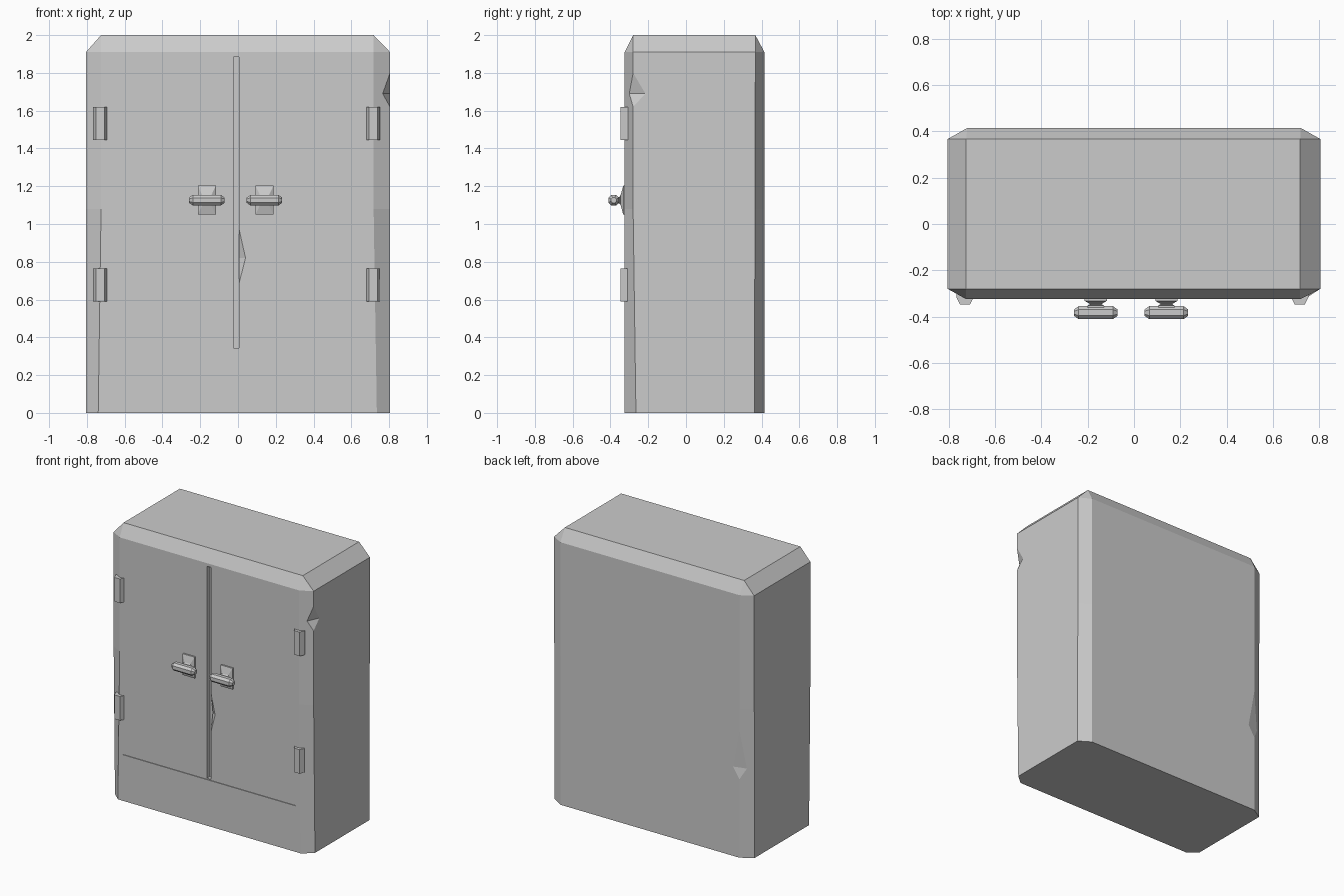
import bpy, bmesh
from mathutils import Vector

cube = bpy.data.objects.get("Cube")
if cube:
    bpy.data.objects.remove(cube, do_unlink=True)

metal = bpy.data.materials.new("grey metal")
metal.use_nodes = True
GREY = (0.6, 0.6, 0.6, 1)
metal.diffuse_color = GREY
metal.node_tree.nodes["Principled BSDF"].inputs["Base Color"].default_value = GREY


def finish(name, bm):
    bmesh.ops.recalc_face_normals(bm, faces=bm.faces)
    me = bpy.data.meshes.new(name)
    bm.to_mesh(me)
    bm.free()
    me.materials.append(metal)
    ob = bpy.data.objects.new(name, me)
    bpy.context.collection.objects.link(ob)
    return ob


def loft(name, rings):
    """Skin equal-length rings of points and cap both ends."""
    bm = bmesh.new()
    loops = [[bm.verts.new(p) for p in ring] for ring in rings]
    n = len(loops[0])
    for a, b in zip(loops, loops[1:]):
        for i in range(n):
            j = (i + 1) % n
            bm.faces.new((a[i], a[j], b[j], b[i]))
    bm.faces.new(loops[0])
    bm.faces.new(loops[-1])
    return finish(name, bm)


def hull(name, points):
    bm = bmesh.new()
    for p in points:
        bm.verts.new(p)
    res = bmesh.ops.convex_hull(bm, input=bm.verts)
    loose = [v for v in bm.verts if not v.link_faces]
    bmesh.ops.delete(bm, geom=loose, context='VERTS')
    return finish(name, bm)


def box(name, x0, x1, y0, y1, z0, z1):
    return hull(name, [(x, y, z) for x in (x0, x1) for y in (y0, y1) for z in (z0, z1)])


def cut(target, cutter):
    cutter.hide_render = True
    mod = target.modifiers.new("cut", 'BOOLEAN')
    mod.operation = 'DIFFERENCE'
    mod.solver = 'EXACT'
    mod.object = cutter
    bpy.context.view_layer.objects.active = target
    bpy.ops.object.modifier_apply(modifier=mod.name)
    bpy.data.objects.remove(cutter, do_unlink=True)


# Cabinet shell: chamfered corners that widen a little toward the floor
W, FRONT, BACK = 0.805, -0.325, 0.415


def section(z, left, right, front, back):
    return [(left, FRONT, z), (right, FRONT, z), (W, front, z), (W, back, z),
            (0.72, BACK, z), (-0.72, BACK, z), (-W, back, z), (-W, front, z)]


bm = bmesh.new()
rings = [[bm.verts.new(p) for p in section(*s)] for s in (
    (0, -0.74, 0.735, -0.265, 0.362),
    (1.08, -0.725, 0.718, -0.28, 0.365),
    (1.91, -0.725, 0.718, -0.28, 0.367))]
for a, b in zip(rings, rings[1:]):
    for i in range(8):
        j = (i + 1) % 8
        bm.faces.new((a[i], a[j], b[j], b[i]))
bm.faces.new(rings[0])
# Sloping rim around a rectangular top with triangular corners
rim = rings[-1]
top = [bm.verts.new(p) for p in ((-0.725, -0.28, 2), (0.718, -0.28, 2),
                                 (0.718, 0.367, 2), (-0.725, 0.367, 2))]
bm.faces.new(top)
for k in range(4):
    a, b, c = rim[2 * k], rim[2 * k + 1], rim[(2 * k + 2) % 8]
    t, u = top[k], top[(k + 1) % 4]
    bm.faces.new((a, b, u, t))
    bm.faces.new((b, c, u))
body = finish("cabinet_body", bm)

# Shallow door recess and the deeper gap between the doors
cut(body, box("door_recess", -0.70, 0.69, -0.4, -0.32, 0.335, 1.89))
cut(body, box("door_gap", -0.025, 0.005, -0.4, -0.285, 0.343, 1.885))

# Dents: upper front edge, door edge, lower back edge
cut(body, hull("front_edge_dent", [
    (W, -0.28, 1.80), (0.765, -0.302, 1.69), (W, -0.215, 1.69),
    (W, -0.28, 1.62), (0.9, -0.4, 1.70)]))
cut(body, hull("door_dent", [
    (0.004, -0.32, 0.98), (0.04, -0.32, 0.82), (0.004, -0.32, 0.68),
    (0.004, -0.295, 0.82), (-0.01, -0.4, 0.82)]))
cut(body, hull("back_edge_dent", [
    (-0.72, BACK, 0.93), (-0.67, BACK, 0.65), (-0.765, 0.389, 0.65),
    (-0.72, BACK, 0.57), (-0.76, 0.48, 0.68)]))

# Hinges: trapezoid blocks, two per side
for side, cx in (("right", -0.73), ("left", 0.716)):
    for level, z in (("lower", 0.59), ("upper", 1.445)):
        profile = ((-0.037, -0.29), (-0.037, -0.318), (-0.022, -0.347),
                   (0.022, -0.347), (0.037, -0.318), (0.037, -0.29))
        loft(f"{side}_{level}_hinge",
             [[(cx + x, y, h) for x, y in profile] for h in (z, z + 0.175)])

# Handles: flared mounting plate, neck and an eight-sided bar
for side, cx in (("right", -0.165), ("left", 0.14)):
    def plate_ring(y, w, h):
        return [(cx + sx * w, y, 1.126 + sz * h)
                for sx, sz in ((-1, -1), (1, -1), (1, 1), (-1, 1))]
    loft(f"{side}_handle_plate", [plate_ring(*r) for r in (
        (-0.315, 0.048, 0.077), (-0.332, 0.048, 0.077), (-0.346, 0.024, 0.027),
        (-0.352, 0.035, 0.018), (-0.362, 0.035, 0.018))])

    def bar_ring(x, r):
        s = r * 0.45
        return [(cx + x, -0.383 + y, 1.126 + z) for y, z in (
            (-r, -s), (-s, -r), (s, -r), (r, -s), (r, s), (s, r), (-s, r), (-r, s))]
    loft(f"{side}_handle_bar", [bar_ring(*r) for r in (
        (-0.094, 0.014), (-0.074, 0.028), (0.074, 0.028), (0.094, 0.014))])
